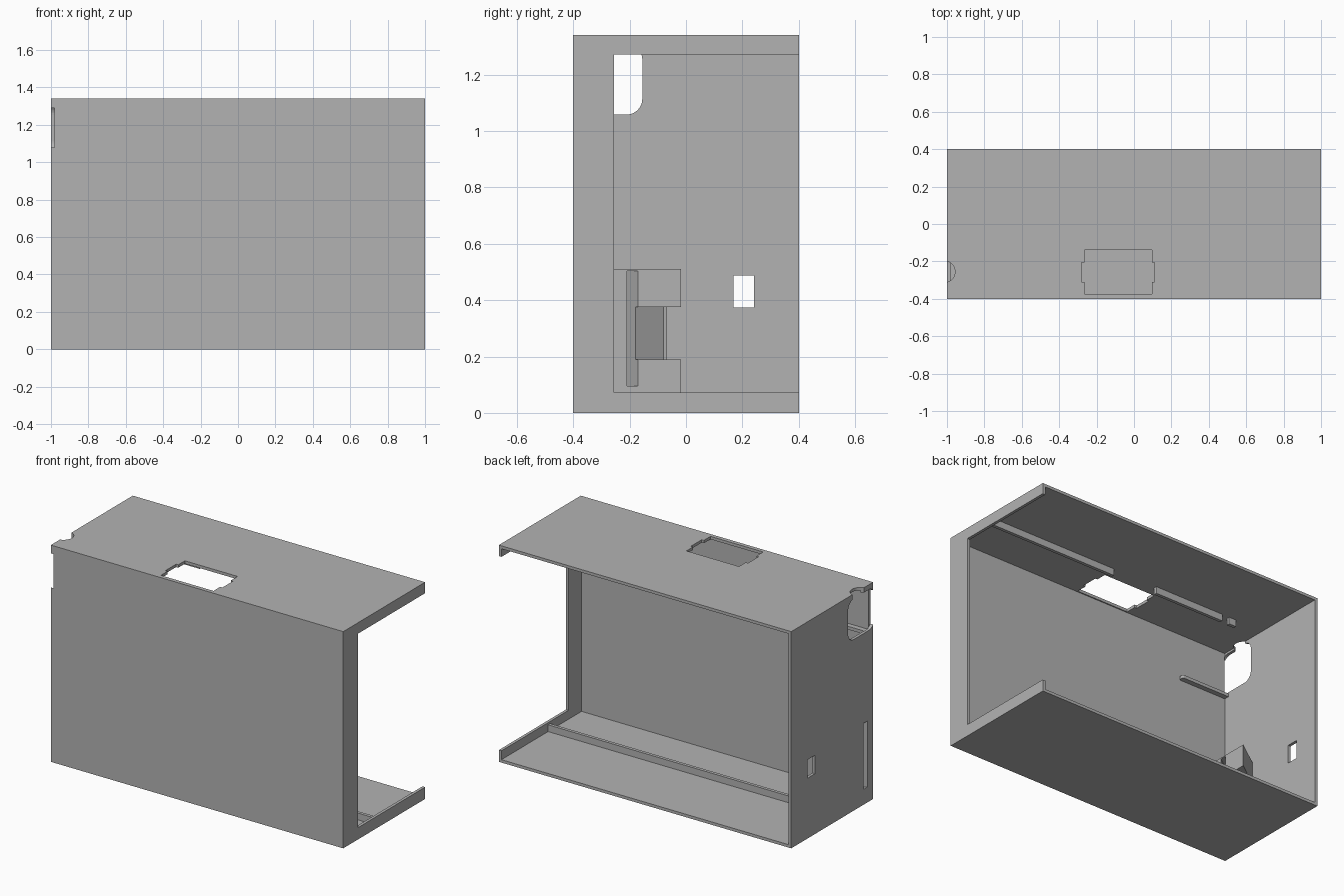
import bpy, bmesh
from mathutils import Vector

old = bpy.data.objects.get("Cube")
if old:
    bpy.data.objects.remove(old, do_unlink=True)

GREY = (0.45, 0.45, 0.45, 1.0)
mat = bpy.data.materials.new("plain grey")
mat.use_nodes = True
mat.diffuse_color = GREY
mat.node_tree.nodes["Principled BSDF"].inputs["Base Color"].default_value = GREY

W, D, H, T = 1.0, 0.4, 1.34, 0.018   # half width, half depth, height, wall


def prism(name, points, axis, lo, hi):
    """Extrude a 2D outline along x, y or z (outline uses the other two axes)."""
    def place(p, h):
        return {"x": (h, *p), "y": (p[0], h, p[1]), "z": (*p, h)}[axis]
    bm = bmesh.new()
    face = bm.faces.new([bm.verts.new(place(p, lo)) for p in points])
    top = bmesh.ops.extrude_face_region(bm, geom=[face])["geom"]
    move = Vector(place((0, 0), hi - lo))
    bmesh.ops.translate(bm, vec=move, verts=[v for v in top if isinstance(v, bmesh.types.BMVert)])
    bmesh.ops.recalc_face_normals(bm, faces=bm.faces)
    mesh = bpy.data.meshes.new(name)
    bm.to_mesh(mesh)
    bm.free()
    mesh.materials.append(mat)
    obj = bpy.data.objects.new(name, mesh)
    bpy.context.collection.objects.link(obj)
    return obj


def rect(a0, a1, b0, b1):
    return [(a0, b0), (a1, b0), (a1, b1), (a0, b1)]


def box(name, x0, x1, y0, y1, z0, z1):
    return prism(name, rect(x0, x1, y0, y1), "z", z0, z1)


def bevel(obj, width, axis, segments=10):
    """Round only the edges that run along one axis."""
    bm = bmesh.new()
    bm.from_mesh(obj.data)
    edges = [e for e in bm.edges
             if abs((e.verts[0].co - e.verts[1].co).normalized()[axis]) > 0.9]
    bmesh.ops.bevel(bm, geom=edges, offset=width, segments=segments,
                    profile=0.5, affect="EDGES")
    bm.to_mesh(obj.data)
    bm.free()
    return obj


def combine(obj, other, operation="DIFFERENCE"):
    other.hide_render = True
    mod = obj.modifiers.new(other.name, "BOOLEAN")
    mod.operation, mod.solver, mod.object = operation, "EXACT", other
    bpy.context.view_layer.objects.active = obj
    bpy.ops.object.modifier_apply(modifier=mod.name)
    bpy.data.objects.remove(other, do_unlink=True)


# Case: hollow shell, open at the back, with a framed opening on one end
case = box("case", -W, W, -D, D, 0, H)
combine(case, box("hollow", -W + T, W - T, -D + T, D + 1, T, H - T))
combine(case, box("end_opening", W - 0.1, W + 1, -0.255, D + 1, 0.073, 1.272))

# Slanted chute block on the closed end
IN, OUT = -0.81, -W + T / 2            # inner and outer x of the block
SHIFT = 0.135 / 0.19                   # y change per x along the slant


def slanted(name, y0, y1, x0, x1, z0, z1):
    """Plan parallelogram whose y range is given at the block's inner face."""
    def at(x, y):
        return (x, y + (x - IN) * SHIFT)
    return prism(name, [at(x0, y0), at(x1, y0), at(x1, y1), at(x0, y1)], "z", z0, z1)


front = -D + T / 2
chute = prism("chute_block", [(OUT, front), (IN, front), (IN, -0.017),
                              (OUT, -0.017 + (OUT - IN) * SHIFT)], "z", T / 2, 0.51)
# Window across the middle of the block, square to the slant
combine(chute, prism("chute_window", [(-0.79, -0.228), (-0.89, -0.08), (-0.8, 0.05),
                                      (-0.6, 0.05), (-0.6, -0.228)], "z", 0.19, 0.375))
combine(case, chute, "UNION")
combine(case, slanted("chute_slot", -0.21, -0.17, -1.1, -0.7, 0.095, 0.503))

# Top hatch with a shallow tab at each side
combine(case, box("hatch", -0.265, 0.095, -0.375, -0.14, H - 0.1, H + 0.1))
combine(case, box("hatch_tabs", -0.28, 0.11, -0.31, -0.205, H - 0.1, H + 0.1))

# Openings in the closed end: rounded corner port, small port, finger notch
port = box("corner_port", -W - 0.1, -W + T + 0.001, -0.413, -0.155, 1.058, 1.31)
combine(case, bevel(port, 0.056, 0))
combine(case, box("small_port", -W - 0.1, -W + 0.1, 0.168, 0.242, 0.373, 0.487))
notch = box("finger_notch", -1.073, -0.957, -0.313, -0.197, H - 0.06, H + 0.1)
combine(case, bevel(notch, 0.0575, 2))

# Rails on floor and ceiling, the upper one broken around the hatch
RAIL = (-0.075, -0.055)
box("floor_rail", -W + T, W - T, *RAIL, T - 0.002, 0.06)
for name, x0, x1 in (("ceiling_rail_long", 0.1, W - T),
                     ("ceiling_rail_short", -0.69, -0.21),
                     ("ceiling_rail_stub", -0.79, -0.74)):
    box(name, x0, x1, *RAIL, H - 0.06, H - T + 0.002)

# Small shelf with a rounded end below the corner port
shelf = box("port_shelf", -1.05, -0.65, -D + T - 0.002, -0.35, 1.03, 1.05)
bevel(shelf, 0.012, 2, 4)
combine(shelf, box("shelf_trim", -1.2, -W + T - 0.002, -1, 0, 1, 1.1))
